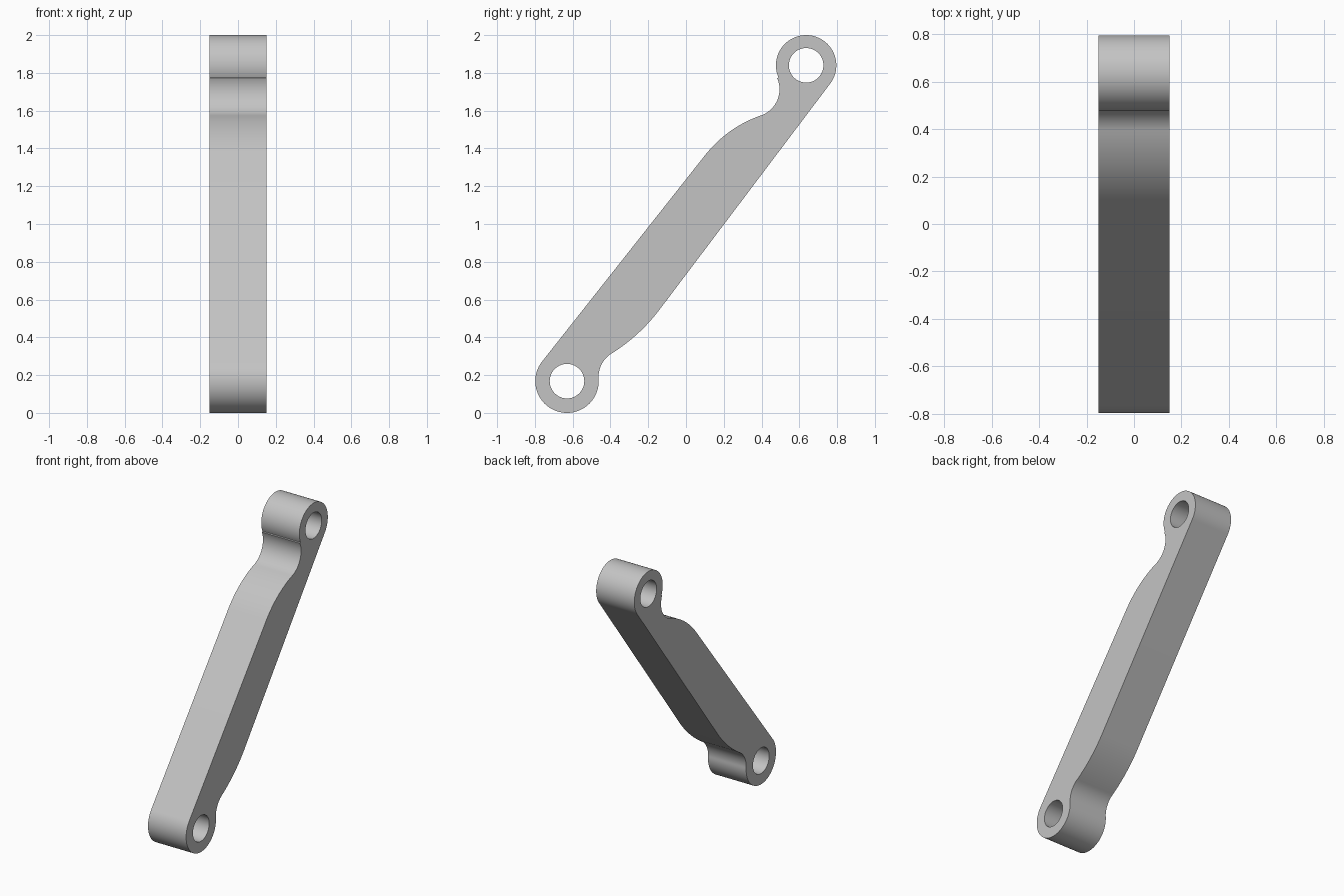
import bpy, bmesh
from math import radians, sin, cos
from mathutils import Matrix

cube = bpy.data.objects.get("Cube")
if cube:
    bpy.data.objects.remove(cube)

HALF_WIDTH = 0.15
HOLE_R = 0.0915
LOWER_EYE = (-0.63, 0.168)
UPPER_EYE = (0.636, 1.84)


def arc(centre, radius, start, end, steps):
    """Points along an arc in the (y, z) plane, angles in degrees."""
    angles = [radians(start + (end - start) * i / steps) for i in range(steps + 1)]
    return [(centre[0] + radius * cos(a), centre[1] + radius * sin(a)) for a in angles]


# Side outline: two eyes joined by straight edges, shoulders and fillets
outline = (
    arc(LOWER_EYE, 0.168, 4, -218.2, 56)            # lower eye
    + arc((0.607, 0.966), 0.644, 141.7, 109.1, 16)  # upper shoulder
    + arc((0.348, 1.713), 0.147, -70.9, 23.8, 24)   # upper fillet
    + arc(UPPER_EYE, 0.16, 203.8, -37.1, 56)        # upper eye
    + arc((-0.897, 1.119), 0.949, -37.1, -58, 16)   # lower shoulder
    + arc((-0.316, 0.19), 0.147, 122, 184, 18)      # lower fillet
)
holes = [arc(c, HOLE_R, 0, 352.5, 47) for c in (LOWER_EYE, UPPER_EYE)]

# Filled, extruded profile with the two pin holes
curve = bpy.data.curves.new("link_profile", "CURVE")
curve.dimensions = "2D"
curve.fill_mode = "BOTH"
curve.extrude = HALF_WIDTH
for loop in [outline] + holes:
    spline = curve.splines.new("POLY")
    spline.points.add(len(loop) - 1)
    for point, (y, z) in zip(spline.points, loop):
        point.co = (y, z, 0, 1)
    spline.use_cyclic_u = True

link = bpy.data.objects.new("link_arm", curve)
bpy.context.collection.objects.link(link)
bpy.ops.object.select_all(action="DESELECT")
link.select_set(True)
bpy.context.view_layer.objects.active = link
bpy.ops.object.convert(target="MESH")
link = bpy.context.object

# Stand the profile up in the y-z plane and weld it into a solid
bm = bmesh.new()
bm.from_mesh(link.data)
stand_up = Matrix(((0, 0, 1, 0), (1, 0, 0, 0), (0, 1, 0, 0), (0, 0, 0, 1)))
bm.transform(stand_up)
bmesh.ops.remove_doubles(bm, verts=bm.verts, dist=0.0005)
bmesh.ops.recalc_face_normals(bm, faces=bm.faces)
bm.to_mesh(link.data)
bm.free()
bpy.ops.object.shade_smooth_by_angle(angle=radians(30))

# Plain grey metal
grey = bpy.data.materials.new("light_grey")
grey.use_nodes = True
colour = (0.55, 0.55, 0.55, 1)
grey.diffuse_color = colour
grey.node_tree.nodes["Principled BSDF"].inputs["Base Color"].default_value = colour
link.data.materials.clear()
link.data.materials.append(grey)
